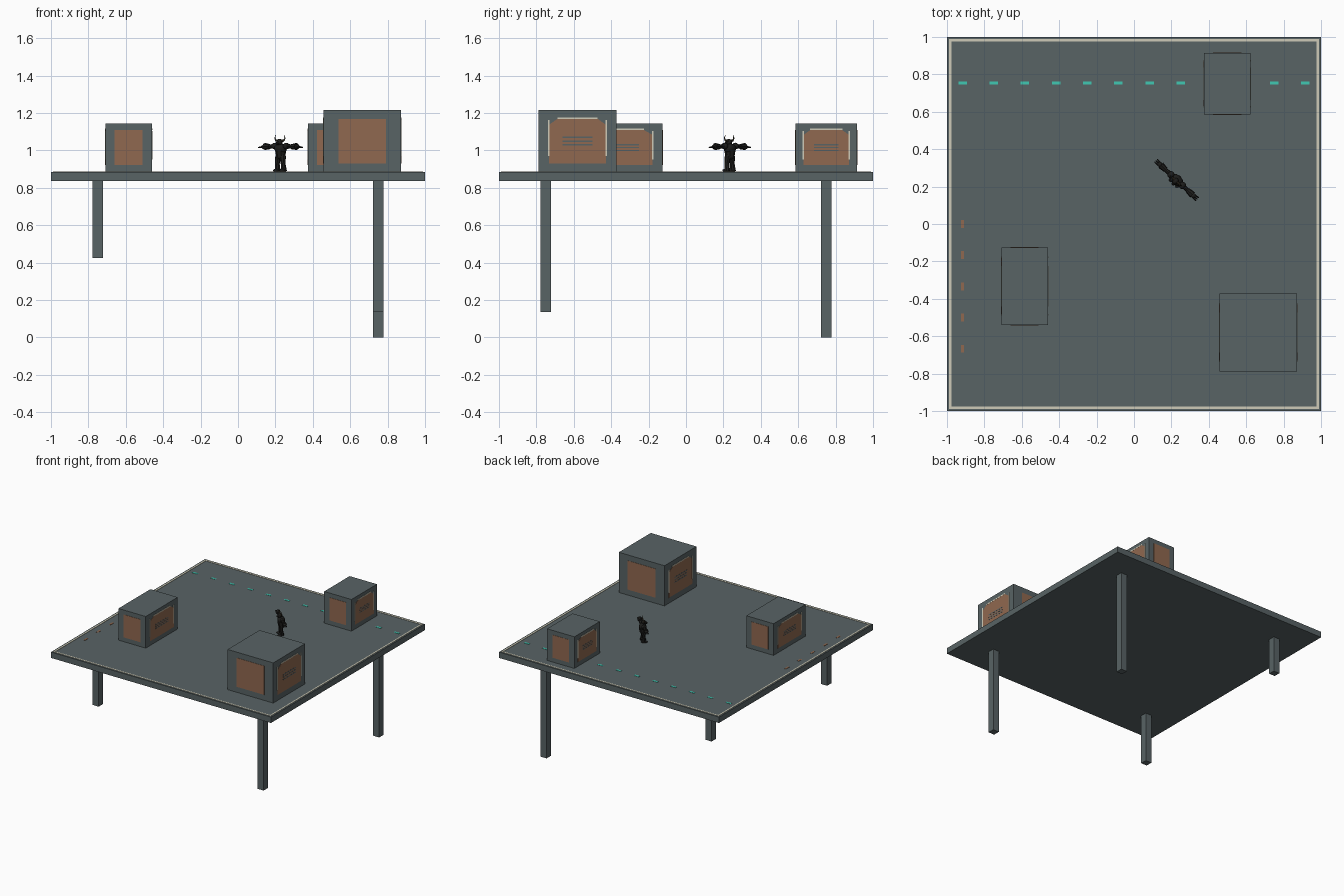
import bpy, bmesh, math
from mathutils import Matrix, Vector

if "Cube" in bpy.data.objects:
    bpy.data.objects.remove(bpy.data.objects["Cube"])


def material(name, r, g, b):
    m = bpy.data.materials.new(name)
    m.use_nodes = True
    m.diffuse_color = (r, g, b, 1)
    m.node_tree.nodes["Principled BSDF"].inputs["Base Color"].default_value = (r, g, b, 1)
    return m


SLATE = material("slate", 0.098, 0.125, 0.13)
BROWN = material("copper brown", 0.28, 0.14, 0.08)
CREAM = material("cream", 0.62, 0.60, 0.48)
TEAL = material("teal", 0.05, 0.58, 0.45)
BLACK = material("black armour", 0.012, 0.012, 0.011)
HORN = material("dark horn", 0.05, 0.04, 0.025)


def finish(name, bm, mat, matrix=Matrix(), smooth=False):
    bmesh.ops.recalc_face_normals(bm, faces=bm.faces)
    mesh = bpy.data.meshes.new(name)
    bm.to_mesh(mesh)
    bm.free()
    mesh.materials.append(mat)
    for p in mesh.polygons:
        p.use_smooth = smooth
    ob = bpy.data.objects.new(name, mesh)
    ob.matrix_world = matrix
    bpy.context.collection.objects.link(ob)
    return ob


def box(name, center, size, mat):
    bm = bmesh.new()
    bmesh.ops.create_cube(bm, size=1)
    bmesh.ops.scale(bm, vec=size, verts=bm.verts)
    return finish(name, bm, mat, Matrix.Translation(center))


def side_plate(name, center, outline, depth, mat):
    """Flat outline in the y-z plane, given a small thickness along x."""
    bm = bmesh.new()
    face = bm.faces.new([bm.verts.new((-depth / 2, y, z)) for y, z in outline])
    ext = bmesh.ops.extrude_face_region(bm, geom=[face])["geom"]
    bmesh.ops.translate(bm, vec=(depth, 0, 0),
                        verts=[v for v in ext if isinstance(v, bmesh.types.BMVert)])
    return finish(name, bm, mat, Matrix.Translation(center))


# Platform slab
FLOOR, UNDER = 0.885, 0.837
box("platform", (0, 0, (FLOOR + UNDER) / 2), (2, 2, FLOOR - UNDER), SLATE)

# Cream border line
for s in (-1, 1):
    box("border_line_x", (0, s * 0.982, FLOOR), (1.976, 0.012, 0.005), CREAM)
    box("border_line_y", (s * 0.982, 0, FLOOR), (0.012, 1.976, 0.005), CREAM)

# Legs of different lengths
for name, x, y, foot in (("back_left", 1, 1, 0), ("front_left", 1, -1, 0.137),
                         ("front_right", -1, -1, 0.425), ("back_right", -1, 1, 0.54)):
    box(name + "_leg", (x * 0.75, y * 0.75, (foot + UNDER) / 2),
        (0.054, 0.054, UNDER - foot), SLATE)

# Dashed floor markings
for i in range(12):
    box("teal_dash", ((2 * i - 11) / 12, 0.755, FLOOR), (0.045, 0.016, 0.004), TEAL)
for i in range(5):
    box("brown_dash", (-11 / 12, -i / 6, FLOOR), (0.016, 0.042, 0.004), BROWN)


def crate(name, x, y, w, d, h):
    z = FLOOR + h / 2
    box(name, (x, y, z), (w, d, h), SLATE)
    for s in (-1, 1):
        # plain panels on front and back
        box(name + "_plain_panel", (x, y + s * d / 2, z), (w * 0.61, 0.004, h * 0.72), BROWN)
        # chamfered panels with trim on the two sides
        fx = x + s * w / 2
        a, b = d * 0.37, h * 0.36
        c, e = a - d * 0.11, b - h * 0.1
        outline = [(-a, -b), (a, -b), (a, e), (c, b), (-c, b), (-a, e)]
        side_plate(name + "_side_panel", (fx, y, z), outline, 0.004, BROWN)
        box(name + "_top_trim", (fx, y, z + b + 0.004), (0.006, 2 * c, 0.008), CREAM)
        for t in (-1, 1):
            box(name + "_side_trim", (fx, y + t * a, z + h * 0.05), (0.006, 0.008, h * 0.58), CREAM)
        for k in (-1, 0, 1):
            box(name + "_label_bar", (fx, y, z + k * h * 0.06), (0.006, d * 0.39, h * 0.024), SLATE)


crate("large_crate", 0.664, -0.58, 0.415, 0.415, 0.33)
crate("long_crate", -0.585, -0.332, 0.248, 0.415, 0.26)
crate("back_crate", 0.498, 0.75, 0.248, 0.33, 0.26)

# Horned figure with arms spread, turned on the platform
ROOT = Matrix.Translation((0.228, 0.235, FLOOR)) @ Matrix.Rotation(math.radians(-43), 4, "Z")


def limb(name, p, q, r1, r2, mat=BLACK):
    p, q = Vector(p), Vector(q)
    bm = bmesh.new()
    bmesh.ops.create_cone(bm, cap_ends=True, segments=8, radius1=r1, radius2=r2,
                          depth=(q - p).length)
    turn = (q - p).to_track_quat("Z", "Y").to_matrix().to_4x4()
    return finish(name, bm, mat, ROOT @ Matrix.Translation((p + q) / 2) @ turn)


def blob(name, center, radii):
    bm = bmesh.new()
    bmesh.ops.create_icosphere(bm, subdivisions=2, radius=1)
    bmesh.ops.scale(bm, vec=radii, verts=bm.verts)
    return finish(name, bm, BLACK, ROOT @ Matrix.Translation(center), smooth=True)


blob("hips", (0, 0, 0.085), (0.028, 0.022, 0.02))
limb("waist", (0, 0, 0.08), (0, 0, 0.115), 0.024, 0.03)
blob("chest", (0, 0, 0.125), (0.04, 0.028, 0.028))
blob("head", (0, -0.008, 0.158), (0.016, 0.018, 0.019))
limb("muzzle", (0, -0.018, 0.156), (0, -0.034, 0.15), 0.011, 0.007)

for s in (-1, 1):
    # legs and boots
    limb("thigh", (s * 0.016, 0, 0.085), (s * 0.021, -0.004, 0.045), 0.017, 0.013)
    limb("shin", (s * 0.021, -0.004, 0.048), (s * 0.023, 0.002, 0.004), 0.013, 0.016)
    blob("boot", (s * 0.023, -0.008, 0.008), (0.014, 0.024, 0.009))
    # arms and hands
    blob("shoulder", (s * 0.042, 0, 0.138), (0.019, 0.02, 0.018))
    limb("upper_arm", (s * 0.045, 0, 0.139), (s * 0.085, 0, 0.134), 0.012, 0.011)
    limb("forearm", (s * 0.08, 0, 0.135), (s * 0.116, 0, 0.136), 0.014, 0.019)
    blob("hand", (s * 0.122, 0, 0.134), (0.014, 0.014, 0.012))
    for k in (-1, 0, 1):
        limb("finger", (s * 0.125, k * 0.008, 0.134), (s * 0.152, k * 0.011, 0.131), 0.005, 0.003)
    # curved horns
    path = [(0.01, 0.165), (0.028, 0.167), (0.037, 0.18), (0.03, 0.198)]
    for i in range(3):
        (x1, z1), (x2, z2) = path[i], path[i + 1]
        limb("horn", (s * x1, -0.006, z1), (s * x2, -0.006, z2),
             0.007 - 0.002 * i, 0.005 - 0.002 * i, HORN)
